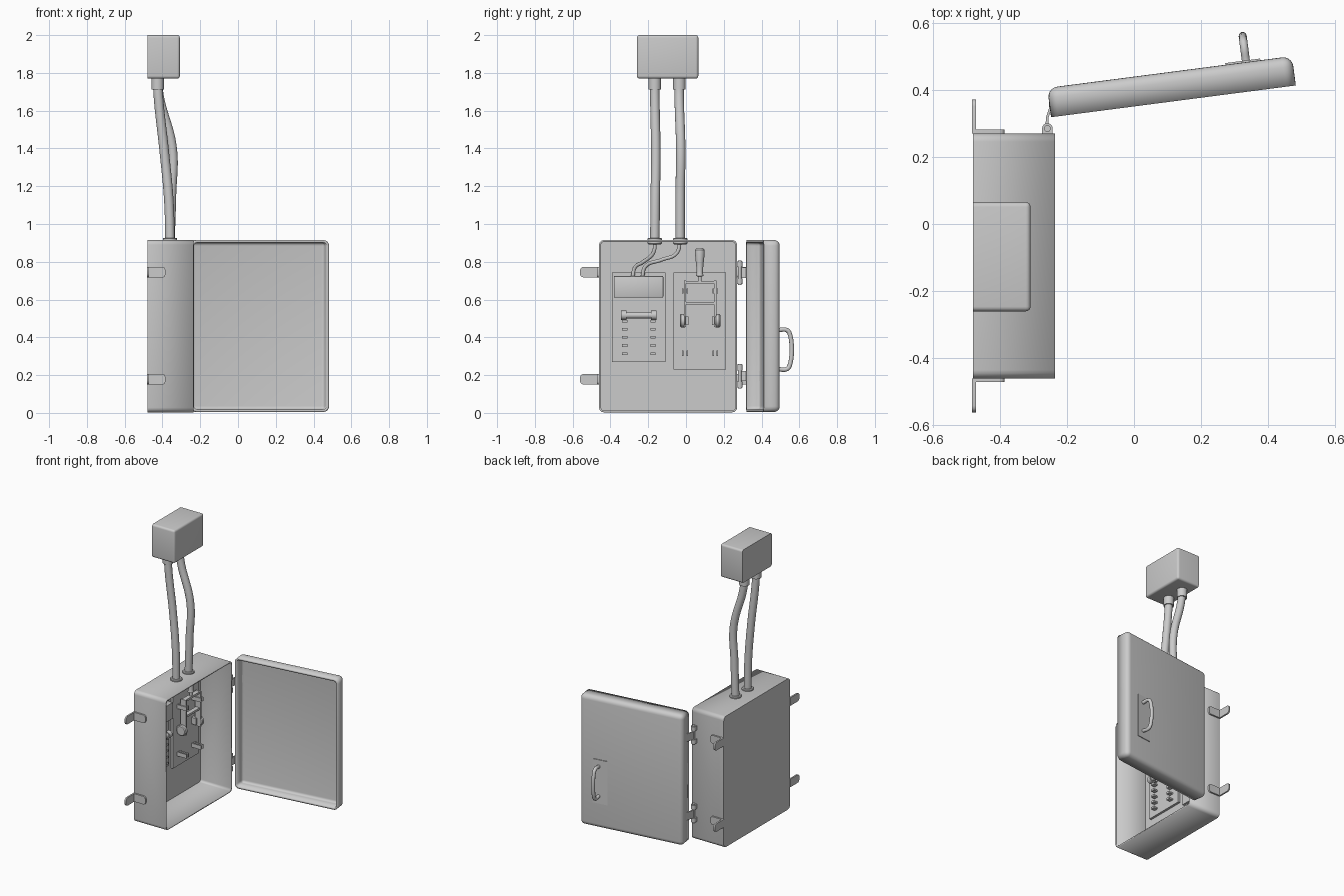
import bpy, bmesh, math
from mathutils import Matrix, Vector

if "Cube" in bpy.data.objects:
    bpy.data.objects.remove(bpy.data.objects["Cube"])


def finish(name, bm, angle=35):
    me = bpy.data.meshes.new(name)
    bm.to_mesh(me)
    bm.free()
    ob = bpy.data.objects.new(name, me)
    bpy.context.collection.objects.link(ob)
    bpy.ops.object.select_all(action='DESELECT')
    ob.select_set(True)
    bpy.context.view_layer.objects.active = ob
    bpy.ops.object.shade_smooth_by_angle(angle=math.radians(angle))
    return ob


def box(name, x, y, z, r=0, edges=None, seg=4, drop=None):
    """Cuboid from ranges; edges(mid, dir) picks bevelled edges, drop is an open side."""
    bm = bmesh.new()
    bmesh.ops.create_cube(bm, size=1)
    lo, hi = Vector((x[0], y[0], z[0])), Vector((x[1], y[1], z[1]))
    for v in bm.verts:
        v.co = Vector([(a + b) / 2 + c * (b - a) for a, b, c in zip(lo, hi, v.co)])
    if drop:
        bm.normal_update()
        gone = [f for f in bm.faces if f.normal.dot(Vector(drop)) > 0.9]
        bmesh.ops.delete(bm, geom=gone, context='FACES_ONLY')
    if r:
        pick = []
        for e in bm.edges:
            m = (e.verts[0].co + e.verts[1].co) / 2
            d = e.verts[1].co - e.verts[0].co
            axis = max(range(3), key=lambda i: abs(d[i]))
            if not e.is_boundary and (edges is None or edges(m, axis)):
                pick.append(e)
        bmesh.ops.bevel(bm, geom=pick, offset=r, segments=seg, profile=0.5, affect='EDGES')
    return finish(name, bm)


def lathe(name, profile, origin, axis='Z', n=24):
    """Revolve (radius, height) points around an axis through origin."""
    bm = bmesh.new()
    rings = [[bm.verts.new((r * math.cos(2 * math.pi * i / n), r * math.sin(2 * math.pi * i / n), h))
              for i in range(n)] for r, h in profile]
    for a, b in zip(rings, rings[1:]):
        for i in range(n):
            bm.faces.new((a[i], a[(i + 1) % n], b[(i + 1) % n], b[i]))
    bm.faces.new(rings[0][::-1])
    bm.faces.new(rings[-1])
    rot = Matrix.Rotation(math.radians(-90), 4, 'X') if axis == 'Y' else Matrix()
    bm.transform(Matrix.Translation(origin) @ rot)
    return finish(name, bm)


def tube(name, pts, r, sides=3):
    cu = bpy.data.curves.new(name, 'CURVE')
    cu.dimensions = '3D'
    cu.bevel_depth, cu.bevel_resolution, cu.resolution_u = r, sides, 10
    cu.use_fill_caps = True
    sp = cu.splines.new('BEZIER')
    sp.bezier_points.add(len(pts) - 1)
    for p, co in zip(sp.bezier_points, pts):
        p.co = co
        p.handle_left_type = p.handle_right_type = 'AUTO'
    ob = bpy.data.objects.new(name, cu)
    bpy.context.collection.objects.link(ob)
    bpy.ops.object.select_all(action='DESELECT')
    ob.select_set(True)
    bpy.context.view_layer.objects.active = ob
    bpy.ops.object.convert(target='MESH')
    bpy.ops.object.shade_smooth_by_angle(angle=math.radians(40))
    return bpy.context.object


def hollow(ob, t):
    m = ob.modifiers.new('shell', 'SOLIDIFY')
    m.thickness, m.offset, m.use_even_offset = t, -1, True


# Cabinet shell, open towards +x
cab = box('cabinet', (-0.48, -0.235), (-0.46, 0.27), (0.003, 0.915), 0.025,
          lambda m, a: a == 0, drop=(1, 0, 0))
hollow(cab, 0.01)

# Wall brackets
for side, y in ((1, 0.27), (-1, -0.46)):
    for z in (0.15, 0.717):
        tip = y + side * 0.05
        box('bracket_wall_tab', (-0.482, -0.471), sorted((y, y + side * 0.101)), (z, z + 0.056), 0.02,
            lambda m, a: a == 0 and (m.y - tip) * side > 0)
        box('bracket_side_tab', (-0.48, -0.385), sorted((y - side * 0.002, y + side * 0.011)), (z, z + 0.056), 0.015,
            lambda m, a: a == 1 and m.x > -0.4)

# Open door with its handle, built along x and swung into place
door = box('door', (0, 0.735), (0, 0.088), (0.005, 0.915), 0.03, drop=(0, -1, 0), seg=5)
hollow(door, 0.014)
plate = box('handle_plate', (0.535, 0.64), (0.086, 0.093), (0.18, 0.485))
handle = tube('door_handle', [(0.597, 0.09, 0.232), (0.597, 0.14, 0.232), (0.597, 0.155, 0.25),
                              (0.597, 0.155, 0.42), (0.597, 0.14, 0.438), (0.597, 0.09, 0.438)], 0.012)
for ob in (door, plate, handle):
    ob.data.transform(Matrix.Translation((-0.247, 0.318, 0)) @ Matrix.Rotation(math.radians(7.4), 4, 'Z'))

# Hinges
for z in (0.195, 0.742):
    lathe('hinge_pin', [(0.010, -0.065), (0.010, 0.065)], (-0.258, 0.284, z), n=16)
    for dz in (-0.045, 0.045):
        lathe('hinge_knuckle', [(0.016, -0.015), (0.016, 0.015)], (-0.258, 0.284, z + dz), n=16)
        box('hinge_leaf', (-0.274, -0.242), (0.265, 0.284), (z + dz - 0.015, z + dz + 0.015))
    path = [(-0.260, 0.285), (-0.258, 0.318), (-0.249, 0.345), (-0.248, 0.38), (-0.236, 0.395)]
    bm = bmesh.new()
    cols = [[bm.verts.new((x + dx, y, z + h)) for dx, h in
             ((-0.004, -0.027), (0.004, -0.027), (0.004, 0.027), (-0.004, 0.027))] for x, y in path]
    for a, b in zip(cols, cols[1:]):
        for i in range(4):
            bm.faces.new((a[i], a[(i + 1) % 4], b[(i + 1) % 4], b[i]))
    bm.faces.new(cols[0][::-1])
    bm.faces.new(cols[-1])
    bmesh.ops.recalc_face_normals(bm, faces=bm.faces)
    finish('hinge_arm', bm)

# Junction box above
box('junction_box', (-0.48, -0.308), (-0.26, 0.065), (1.77, 2.0), 0.014,
    lambda m, a: m.x > -0.47)

# Conduits with their collars
conduits = {
    'left': [(-0.425, -0.165, 1.75), (-0.422, -0.165, 1.68), (-0.390, -0.160, 1.38), (-0.366, -0.163, 1.12), (-0.36, -0.165, 0.90)],
    'right': [(-0.425, -0.035, 1.75), (-0.418, -0.036, 1.68), (-0.348, -0.028, 1.40), (-0.352, -0.031, 1.15), (-0.36, -0.031, 0.90)]}
for key, pts in conduits.items():
    tube('conduit_' + key, pts, 0.025, 6)
    lathe('upper_collar_' + key, [(0.033, 1.712), (0.033, 1.775)], (-0.425, pts[0][1], 0))
    lathe('lower_collar_' + key, [(0.033, 0.892), (0.038, 0.897), (0.038, 0.922), (0.034, 0.927)],
          (-0.36, pts[-1][1], 0))

# Cables inside
tube('cable_left', [(-0.36, -0.165, 0.91), (-0.365, -0.172, 0.85), (-0.395, -0.225, 0.80),
                    (-0.425, -0.27, 0.77), (-0.43, -0.283, 0.715)], 0.01)
tube('cable_right', [(-0.36, -0.031, 0.91), (-0.363, -0.05, 0.845), (-0.385, -0.13, 0.81),
                     (-0.42, -0.215, 0.775), (-0.43, -0.232, 0.715)], 0.01)

# Fuse panel
box('fuse_panel', (-0.472, -0.455), (-0.392, -0.108), (0.27, 0.742))
box('terminal_block', (-0.46, -0.415), (-0.382, -0.12), (0.61, 0.725), 0.006, seg=2)
lathe('fuse', [(0.024, -0.095), (0.024, -0.065), (0.017, -0.065), (0.017, 0.065), (0.024, 0.065), (0.024, 0.095)],
      (-0.42, -0.25, 0.517), 'Y')
for y in (-0.325, -0.175):
    box('fuse_clip', (-0.456, -0.42), (y - 0.014, y + 0.014), (0.505, 0.529))
    for i in range(5):
        z = 0.312 + i * 0.043
        box('fuse_contact', (-0.456, -0.425), (y - 0.014, y + 0.014), (z - 0.005, z + 0.005))
        box('contact_lip', (-0.432, -0.425), (y - 0.014, y + 0.014), (z - 0.005, z + 0.009))

# Knife switch panel
box('switch_panel', (-0.472, -0.455), (-0.067, 0.213), (0.23, 0.742))
for s in (-1, 1):
    y = 0.075 + s * 0.080
    box('switch_blade', (-0.435, -0.395), (y - 0.006, y + 0.006), (0.455, 0.70))
    lathe('blade_pivot', [(0.030, -0.015), (0.036, -0.009), (0.036, 0.009), (0.030, 0.015)],
          (-0.42, 0.075 + s * 0.092, 0.488), 'Y')
    box('pivot_post', (-0.456, -0.42), (y - 0.018, y + 0.018), (0.465, 0.51))
    for z in (0.315, 0.645):
        for d in (-0.011, 0.011):
            box('switch_jaw', (-0.456, -0.385), (y + d - 0.004, y + d + 0.004), (z - 0.014, z + 0.014))
for z in (0.58, 0.692):
    box('switch_crossbar', (-0.43, -0.40), (-0.01, 0.16), (z - 0.007, z + 0.007))
lathe('switch_handle', [(0.010, 0.69), (0.010, 0.722), (0.020, 0.725), (0.016, 0.745), (0.020, 0.79),
                        (0.026, 0.845), (0.025, 0.862), (0.017, 0.872)], (-0.415, 0.073, 0))
